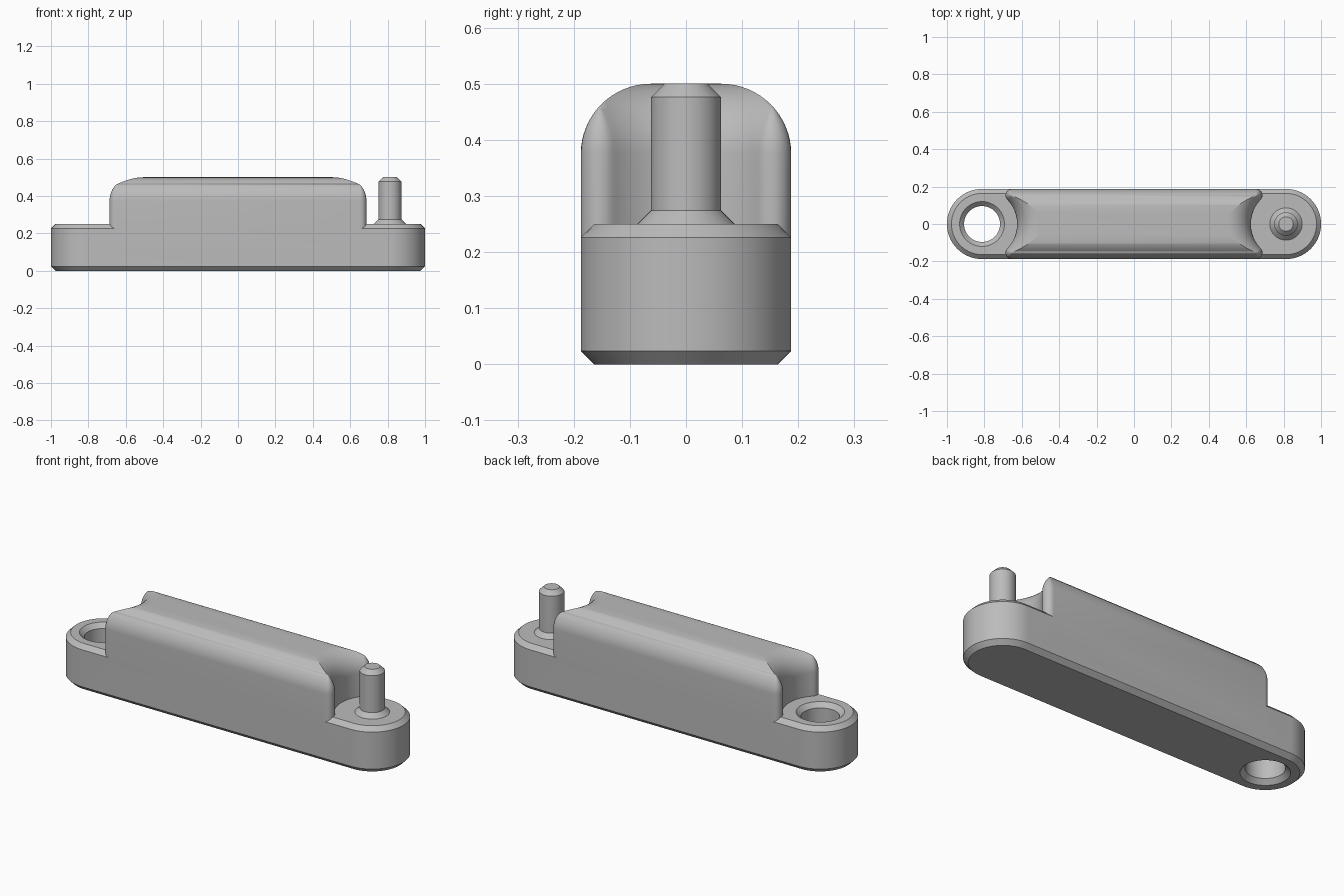
import bpy
import bmesh
from math import sin, cos, pi, sqrt, atan2, radians

R = 0.1875       # half width and end radius
C = 1 - R        # x of the end centres
CH = 0.024       # chamfer size
TIP = 0.034      # rounding of the housing corners
FIL = 0.125      # top fillet of the housing
PAD, TOP = 0.25, 0.5

cube = bpy.data.objects.get("Cube")
if cube:
    bpy.data.objects.remove(cube, do_unlink=True)

grey = bpy.data.materials.new("light_grey")
grey.use_nodes = True
colour = (0.5, 0.5, 0.5, 1)
grey.diffuse_color = colour
grey.node_tree.nodes["Principled BSDF"].inputs["Base Color"].default_value = colour


def arc(cx, cy, r, a, b, n):
    return [(cx + r * cos(a + (b - a) * i / n), cy + r * sin(a + (b - a) * i / n))
            for i in range(n + 1)]


def both_ends(half):
    return half + [(-x, -y) for x, y in half]


def stadium(d):
    return both_ends(arc(C, 0, R - d, pi / 2, -pi / 2, 40))


def housing_outline(d):
    # straight sides, hollow ends, rounded corners; inset by d
    k = max(d, TIP)
    cx, cy = C - sqrt(4 * R * k), R - k
    tip = arc(cx, cy, k - d, pi / 2, atan2(-cy, C - cx), 10)
    t = atan2(cy, C - cx)
    hollow = arc(C, 0, R + d, pi - t, pi + t, 28)[1:-1]
    return both_ends(tip + hollow + [(x, -y) for x, y in reversed(tip)])


def circle(r):
    return arc(0, 0, r, 0, 2 * pi, 64)[:-1]


def loft(name, layers, x=0):
    """Stack (outline, z) layers into a closed solid."""
    bm = bmesh.new()
    rings = [[bm.verts.new((px + x, py, z)) for px, py in pts] for pts, z in layers]
    for a, b in zip(rings, rings[1:]):
        for i in range(len(a)):
            j = (i + 1) % len(a)
            bm.faces.new((a[i], a[j], b[j], b[i]))
    bm.faces.new(rings[0])
    bm.faces.new(rings[-1])
    bmesh.ops.remove_doubles(bm, verts=bm.verts, dist=1e-5)
    bmesh.ops.recalc_face_normals(bm, faces=bm.faces)
    me = bpy.data.meshes.new(name)
    bm.to_mesh(me)
    bm.free()
    me.materials.append(grey)
    ob = bpy.data.objects.new(name, me)
    bpy.context.collection.objects.link(ob)
    return ob


def activate(ob):
    bpy.ops.object.select_all(action='DESELECT')
    ob.select_set(True)
    bpy.context.view_layer.objects.active = ob


def combine(ob, other, operation):
    activate(ob)
    mod = ob.modifiers.new(operation.title(), 'BOOLEAN')
    mod.operation, mod.solver, mod.object = operation, 'EXACT', other
    bpy.ops.object.modifier_apply(modifier=mod.name)
    bpy.data.objects.remove(other, do_unlink=True)


# Chamfered base plate with rounded ends
link = loft("link_body", [(stadium(CH), 0), (stadium(0), CH),
                          (stadium(0), PAD - CH), (stadium(CH), PAD)])

# Raised housing with hollow ends and a filleted top
layers = [(housing_outline(0), 0.1)]
for i in range(17):
    a = pi / 2 * i / 16
    layers.append((housing_outline(FIL * (1 - cos(a))), TOP - FIL + FIL * sin(a)))
combine(link, loft("housing", layers), 'UNION')

# Through hole, countersunk on both faces
hole, e = 0.096, 0.02
combine(link, loft("hole_cutter", [
    (circle(hole + CH + e), -e), (circle(hole), CH),
    (circle(hole), PAD - CH), (circle(hole + CH + e), PAD + e)], -C), 'DIFFERENCE')

# Pin with a flared foot and chamfered tip
pin_r = 0.0625
pin = loft("pin", [(circle(pin_r + CH), PAD - e), (circle(pin_r + CH), PAD),
                   (circle(pin_r), PAD + CH), (circle(pin_r), TOP - CH),
                   (circle(pin_r - CH), TOP)], C)

for ob in (link, pin):
    activate(ob)
    bpy.ops.object.shade_smooth_by_angle(angle=radians(30))
